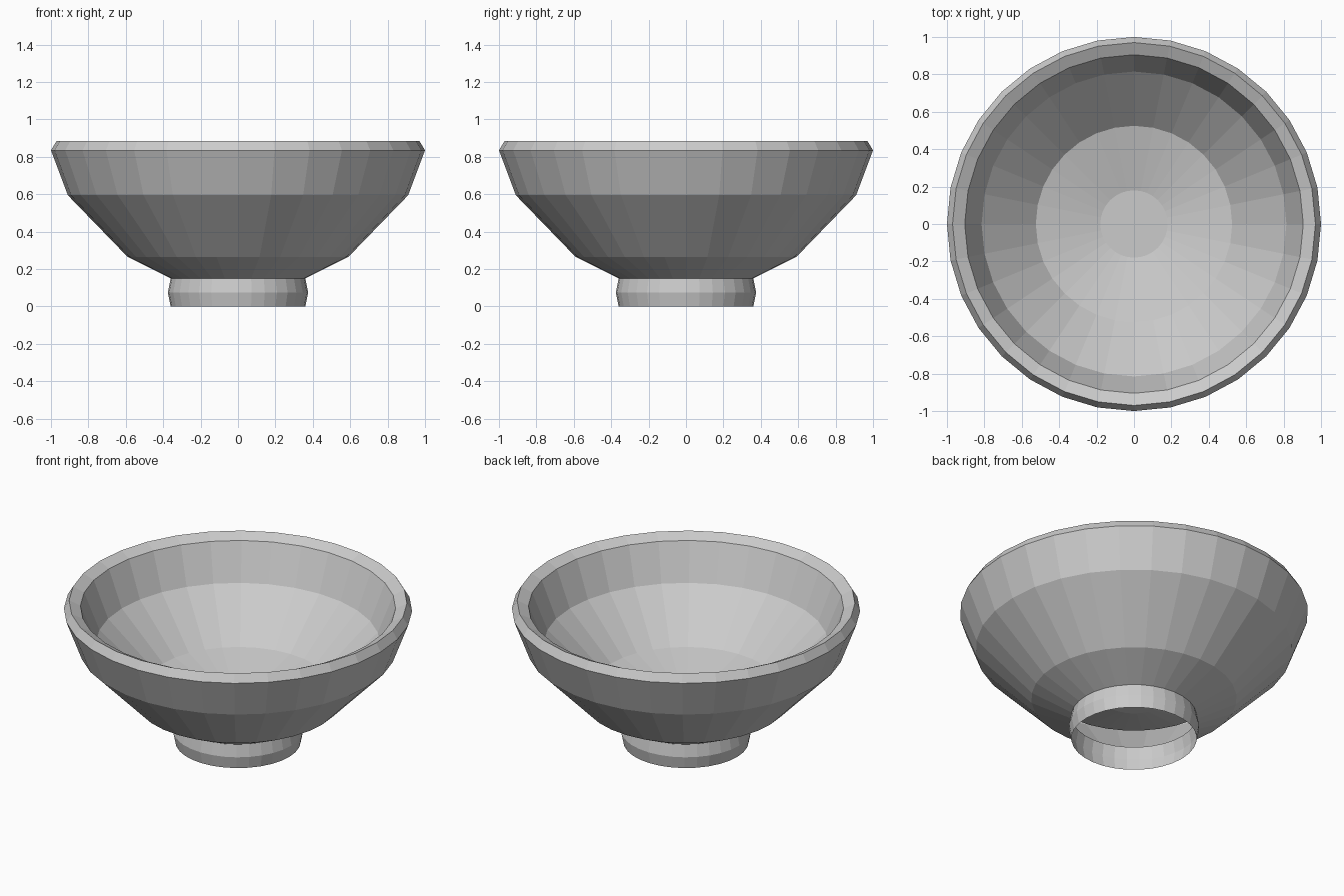
import bpy
import bmesh
from math import cos, sin, tau

cube = bpy.data.objects.get("Cube")
if cube:
    bpy.data.objects.remove(cube, do_unlink=True)

SIDES = 32

# One grey glaze for the whole bowl
grey = bpy.data.materials.new("grey_clay")
grey.use_nodes = True
grey.diffuse_color = (0.6, 0.6, 0.6, 1)
grey.node_tree.nodes["Principled BSDF"].inputs["Base Color"].default_value = (0.6, 0.6, 0.6, 1)


def lathe(name, profile, cap_end=False):
    """Turn a (radius, height) profile about z, with an optional disc at its end."""
    bm = bmesh.new()
    rings = [[bm.verts.new((r * cos(tau * i / SIDES), r * sin(tau * i / SIDES), z))
              for i in range(SIDES)] for r, z in profile]
    for low, high in zip(rings, rings[1:]):
        for i in range(SIDES):
            j = (i + 1) % SIDES
            bm.faces.new((low[i], low[j], high[j], high[i]))
    if cap_end:
        bm.faces.new(rings[-1])
    mesh = bpy.data.meshes.new(name)
    bm.to_mesh(mesh)
    bm.free()
    mesh.materials.append(grey)
    obj = bpy.data.objects.new(name, mesh)
    bpy.context.collection.objects.link(obj)
    return obj


# Hollow foot ring, open underneath
lathe("foot_ring", [(0.36, 0), (0.375, 0.075), (0.36, 0.15)])

# Outer wall, bevelled rim and inner wall down to the flat floor
outer = [(0.36, 0.15), (0.59, 0.265), (0.91, 0.595), (1.0, 0.835)]
rim = [(0.97, 0.885), (0.905, 0.853)]
inner = [(0.815, 0.626), (0.525, 0.355), (0.18, 0.27)]
lathe("bowl", outer + rim + inner, cap_end=True)
